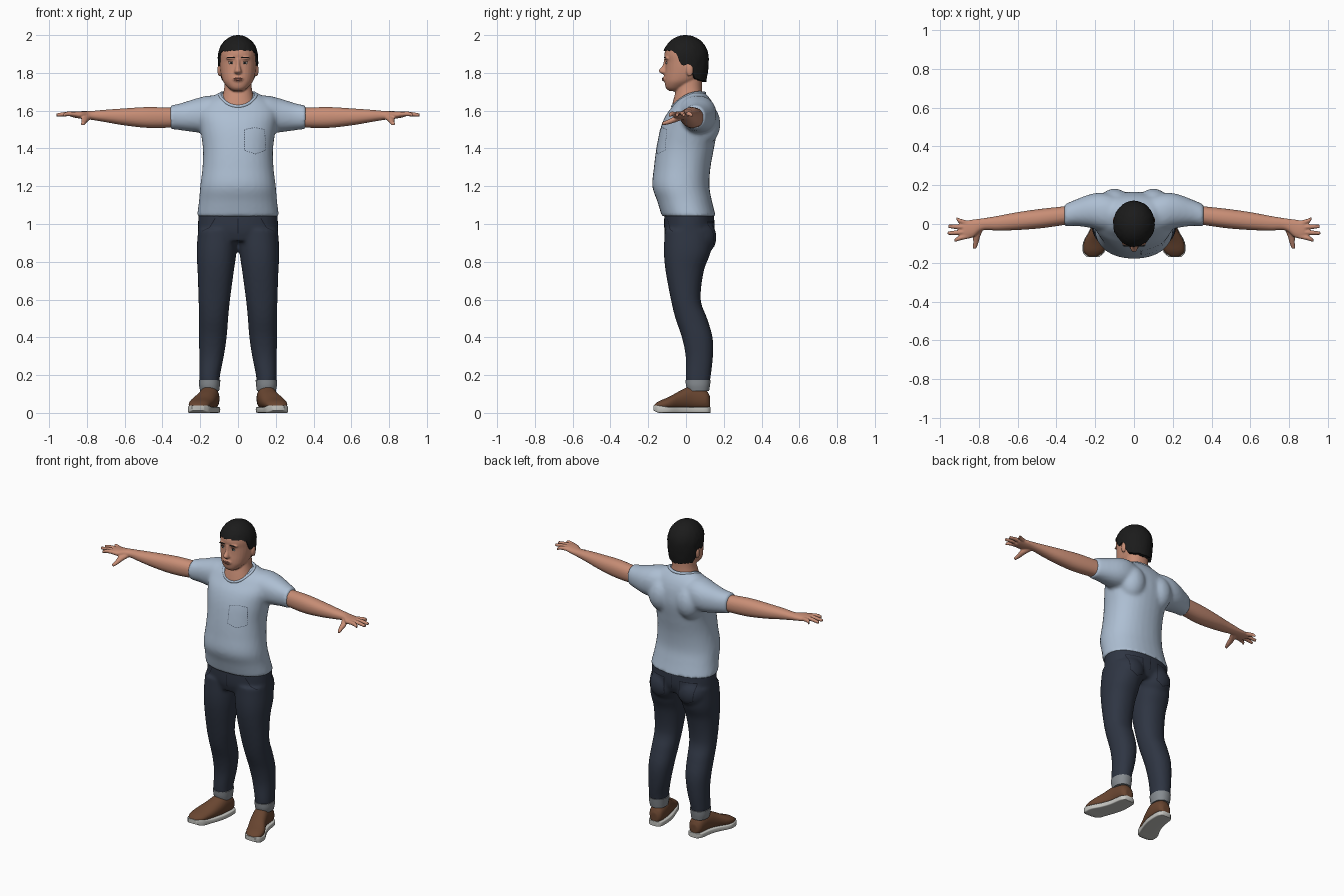
import bpy, bmesh, random
from math import sin, cos, pi, radians, acos, copysign
from mathutils import Vector, Matrix
from mathutils.bvhtree import BVHTree

random.seed(4)
if "Cube" in bpy.data.objects:
    bpy.data.objects.remove(bpy.data.objects["Cube"])


def material(name, *rgb):
    m = bpy.data.materials.new(name)
    m.use_nodes = True
    m.diffuse_color = (*rgb, 1)
    m.node_tree.nodes["Principled BSDF"].inputs["Base Color"].default_value = (*rgb, 1)
    return m


SHIRT = material("pale blue cotton", .42, .52, .65)
SKIN = material("skin", .58, .27, .18)
HAIR = material("black hair", .011, .011, .011)
DENIM = material("dark denim", .028, .036, .056)
CUFF = material("grey cuff", .24, .26, .28)
LEATHER = material("brown leather", .14, .06, .03)
RUBBER = material("off white rubber", .55, .55, .52)
THREAD = material("slate thread", .1, .13, .18)
SEAM = material("dark seam", .01, .012, .02)
LIPS = material("lips", .4, .15, .11)


def smooth_rows(rows, steps=6):
    """Catmull-Rom interpolation of section rows."""
    v = [Vector(r) for r in rows]
    v = [2 * v[0] - v[1]] + v + [2 * v[-1] - v[-2]]
    out = []
    for p, q, r, s in zip(v, v[1:], v[2:], v[3:]):
        for i in range(steps):
            t = i / steps
            out.append(q + (r - p) * t / 2 + (2 * p - 5 * q + 4 * r - s) * t * t / 2
                       + (3 * q - p - 3 * r + s) * t ** 3 / 2)
    return out + [v[-2]]


def loft(bm, rows, axis="z", side=1, power=2.2, n=32):
    """Rows are (position, a min, a max, b min, b max) across the axis."""
    rings = []
    for t, a0, a1, b0, b1 in smooth_rows(rows):
        ring = []
        for i in range(n):
            c, s = cos(2 * pi * i / n), sin(2 * pi * i / n)
            a = (a0 + a1) / 2 + (a1 - a0) / 2 * copysign(abs(c) ** (2 / power), c)
            b = (b0 + b1) / 2 + (b1 - b0) / 2 * copysign(abs(s) ** (2 / power), s)
            x, y, z = {"x": (t, a, b), "y": (a, t, b), "z": (a, b, t)}[axis]
            ring.append(bm.verts.new((x * side, y, z)))
        rings.append(ring)
    for r, q in zip(rings, rings[1:]):
        for i in range(n):
            j = (i + 1) % n
            bm.faces.new((r[i], r[j], q[j], q[i]))
    bm.faces.new(rings[0])
    bm.faces.new(rings[-1])


def round_rows(rows):
    """Turn (position, a, b, half a, half b) rows into extents."""
    return [(t, a - ra, a + ra, b - rb, b + rb) for t, a, b, ra, rb in rows]


def even_rows(rows):
    """Turn (z, half width, front, back) rows into extents."""
    return [(z, -w, w, f, b) for z, w, f, b in rows]


def blob(bm, centre, radii):
    bmesh.ops.create_uvsphere(bm, u_segments=24, v_segments=16, radius=1,
                              matrix=Matrix.Translation(centre) @ Matrix.Diagonal((*radii, 1)))


def finish(name, bm, mat, voxel=0, relax=0):
    bmesh.ops.recalc_face_normals(bm, faces=bm.faces)
    mesh = bpy.data.meshes.new(name)
    bm.to_mesh(mesh)
    bm.free()
    mesh.materials.append(mat)
    ob = bpy.data.objects.new(name, mesh)
    bpy.context.collection.objects.link(ob)
    bpy.ops.object.select_all(action="DESELECT")
    ob.select_set(True)
    bpy.context.view_layer.objects.active = ob
    if voxel:
        mod = ob.modifiers.new("blend", "REMESH")
        mod.mode, mod.voxel_size, mod.use_smooth_shade = "VOXEL", voxel, True
        mod = ob.modifiers.new("relax", "SMOOTH")
        mod.factor, mod.iterations = .5, relax
    else:
        bpy.ops.object.shade_smooth_by_angle(angle=radians(50))
    return ob


def surface(ob):
    """Return a function giving the point and normal at x, z from front or back."""
    bpy.context.view_layer.update()
    tree = BVHTree.FromObject(ob, bpy.context.evaluated_depsgraph_get())
    return lambda x, z, d=1: tree.ray_cast(Vector((x, -d, z)), Vector((0, d, 0)))[:2]


def stitches(name, hit, lines, mat, d=1, dash=.012, fill=.65, width=.0022):
    bm = bmesh.new()
    for line in lines:
        for p, q in zip(line, line[1:]):
            p, q = Vector(p), Vector(q)
            count = max(1, round((q - p).length / dash))
            for i in range(count):
                (a, na), (b, nb) = (hit(*p.lerp(q, (i + k) / count), d) for k in (0, fill))
                if a is None or b is None:
                    continue
                w = na.cross(b - a).normalized() * width
                bm.faces.new([bm.verts.new(v + na * .0025) for v in (a - w, b - w, b + w, a + w)])
    return finish(name, bm, mat)


# T-shirt: torso, shoulder blades and sleeves blended together
bm = bmesh.new()
loft(bm, even_rows([(1.04, .218, -.128, .158), (1.12, .207, -.152, .138), (1.2, .2, -.178, .124),
                    (1.3, .188, -.17, .13), (1.4, .186, -.157, .148), (1.5, .2, -.137, .165),
                    (1.57, .21, -.11, .162), (1.62, .2, -.074, .15), (1.66, .16, -.045, .13),
                    (1.695, .1, 0, .1)]))
for s in (1, -1):
    blob(bm, (s * .1, .1, 1.53), (.085, .082, .11))
    loft(bm, round_rows([(.06, .05, 1.575, .09, .1), (.15, .06, 1.58, .1, .1), (.22, .067, 1.575, .088, .09),
                         (.3, .058, 1.568, .068, .072), (.36, .043, 1.565, .057, .062)]), "x", s)
shirt = finish("t_shirt", bm, SHIRT, .011, 5)

# Collar band
curve = bpy.data.curves.new("collar", "CURVE")
curve.dimensions, curve.bevel_depth = "3D", .009
spline = curve.splines.new("POLY")
spline.points.add(47)
spline.use_cyclic_u = True
for i, p in enumerate(spline.points):
    c, s = cos(2 * pi * i / 48), sin(2 * pi * i / 48)
    p.co = (.095 * s, .014 - .084 * c, 1.682 - .035 * c - .025 * c * c, 1)
curve.materials.append(SHIRT)
collar = bpy.data.objects.new("collar", curve)
bpy.context.collection.objects.link(collar)
bpy.ops.object.select_all(action="DESELECT")
collar.select_set(True)
bpy.context.view_layer.objects.active = collar
bpy.ops.object.convert(target="MESH")

# Chest pocket stitching
on_shirt = surface(shirt)
stitches("chest_pocket", on_shirt, [[(.035, 1.5), (.035, 1.39), (.09, 1.37), (.145, 1.39),
                                     (.14, 1.5), (.09, 1.51), (.035, 1.5)]], THREAD)

# Jeans: hips, seat and both legs blended together
bm = bmesh.new()
loft(bm, even_rows([(.91, .205, -.1, .13), (.97, .212, -.115, .15), (1.06, .21, -.115, .148)]))
for s in (1, -1):
    blob(bm, (s * .1, .065, .93), (.1, .097, .1))
    loft(bm, [(.97, .0, .212, -.113, .145), (.85, .008, .219, -.117, .13), (.75, .022, .214, -.108, .094),
              (.6, .042, .209, -.08, .078), (.5, .052, .207, -.056, .112), (.4, .06, .207, -.022, .141),
              (.3, .075, .205, -.002, .143), (.2, .095, .205, -.002, .132), (.155, .098, .204, 0, .125)], "z", s)
jeans = finish("jeans", bm, DENIM, .011, 4)

# Back pockets and seams on the jeans
on_jeans = surface(jeans)
pocket = [(.055, 1.01), (.055, .9), (.1, .875), (.15, .9), (.16, 1.01), (.055, 1.01)]
stitches("back_pockets", on_jeans, [pocket, [(-x, z) for x, z in pocket], [(0, 1.03), (0, .95)]],
         SEAM, -1, fill=1)
stitches("fly_and_front_pockets", on_jeans,
         [[(0, 1.03), (0, .95)]] + [[(s * .12, 1.03), (s * .15, .98), (s * .19, .96)] for s in (1, -1)],
         SEAM, fill=1)

# Cuffs, shoes and soles
shoe = [(.128, .12, .17, .02, .085), (.105, .1, .19, .015, .12), (.03, .1, .203, .015, .142),
        (-.03, .113, .225, .015, .118), (-.09, .135, .257, .015, .085), (-.14, .155, .26, .015, .064),
        (-.168, .185, .24, .018, .045)]
for s, name in ((1, "left"), (-1, "right")):
    bm = bmesh.new()
    loft(bm, [(.115, .1, .2, .008, .122), (.145, .096, .206, 0, .127), (.175, .093, .207, -.003, .131)], "z", s)
    finish(name + "_cuff", bm, CUFF)
    bm = bmesh.new()
    loft(bm, shoe, "y", s)
    finish(name + "_shoe", bm, LEATHER, .007, 2)
    bm = bmesh.new()
    loft(bm, [(y * 1.02, a - .004, b + .004, .012 * (y < -.15), .032 + .008 * (y < -.1))
              for y, a, b, _, _ in shoe], "y", s, power=7)
    finish(name + "_sole", bm, RUBBER)

# Arms with palm, fingers and thumb
fingers = [(.003, .03, .915), (-.018, -.012, .957), (-.041, -.047, .96), (-.062, -.085, .925)]
for s, name in ((1, "left"), (-1, "right")):
    bm = bmesh.new()
    loft(bm, round_rows([(.27, .055, 1.565, .045, .05), (.36, .043, 1.563, .048, .053),
                         (.48, .028, 1.564, .05, .055), (.6, .015, 1.567, .046, .045),
                         (.7, .004, 1.572, .038, .033), (.78, -.002, 1.575, .031, .023),
                         (.83, -.023, 1.577, .046, .02), (.87, -.03, 1.58, .046, .016),
                         (.885, -.03, 1.58, .04, .012)]), "x", s)
    for base, tip, reach in fingers:
        loft(bm, round_rows([(.85, base, 1.58, .012, .012), (.9, (base + tip) / 2, 1.583, .0125, .0125),
                             (reach, tip, 1.577, .009, .009)]), "x", s, 2, 16)
    loft(bm, round_rows([(-.015, .79, 1.568, .02, .015), (-.06, .81, 1.553, .019, .016),
                         (-.095, .815, 1.54, .014, .013), (-.127, .822, 1.53, .01, .009)]), "y", s, 2, 16)
    finish(name + "_arm", bm, SKIN, .005, 2)

# Head and neck
bm = bmesh.new()
loft(bm, even_rows([(1.56, .1, -.075, .09), (1.62, .1, -.074, .092), (1.66, .087, -.066, .09),
                    (1.72, .073, -.05, .085), (1.78, .07, -.04, .085)]))
loft(bm, even_rows([(1.703, .025, -.088, -.03), (1.72, .05, -.106, 0), (1.75, .076, -.113, .05),
                    (1.78, .088, -.114, .09), (1.82, .095, -.11, .105), (1.86, .097, -.109, .108),
                    (1.9, .096, -.114, .109), (1.94, .088, -.1, .097), (1.975, .05, -.05, .055)]))
loft(bm, even_rows([(1.875, .01, -.116, -.09), (1.84, .011, -.124, -.09), (1.815, .017, -.144, -.09),
                    (1.803, .02, -.14, -.09), (1.793, .012, -.122, -.09)]))
blob(bm, (0, -.107, 1.768), (.03, .017, .018))
for s in (1, -1):
    blob(bm, (s * .034, -.097, 1.878), (.03, .018, .01))
    blob(bm, (s * .098, .02, 1.815), (.011, .019, .034))
head = finish("head", bm, SKIN, .005, 3)

# Facial features set onto the face
on_face = surface(head)


def feature(name, x, z, radii, mat, lift=0):
    bm = bmesh.new()
    blob(bm, on_face(x, z)[0] - Vector((0, lift, 0)), radii)
    finish(name, bm, mat)


feature("upper_lip", 0, 1.771, (.025, .004, .004), LIPS)
feature("lower_lip", 0, 1.763, (.021, .005, .005), LIPS)
for s, name in ((1, "left"), (-1, "right")):
    feature(name + "_eye", s * .036, 1.852, (.014, .004, .006), RUBBER)
    feature(name + "_iris", s * .036, 1.852, (.006, .003, .006), HAIR, .003)
    feature(name + "_lash", s * .036, 1.859, (.016, .004, .002), HAIR)
    feature(name + "_eyebrow", s * .038, 1.881, (.022, .004, .0035), HAIR)

# Hair: a dome drawn down to a hairline that varies with the angle from the face
hairline = [(0, 1.92), (50, 1.915), (66, 1.905), (78, 1.84), (90, 1.84), (98, 1.858),
            (108, 1.8), (118, 1.765), (180, 1.755)]


def hair_edge(deg):
    for (a, za), (b, zb) in zip(hairline, hairline[1:]):
        if deg <= b:
            return za + (zb - za) * (deg - a) / (b - a)


bm = bmesh.new()
COLS, ROWS, MID, RISE = 72, 16, 1.88, .12
columns = []
for i in range(COLS):
    ang = 2 * pi * i / COLS
    low = (hair_edge(min(i, COLS - i) * 360 / COLS) + random.uniform(-.004, .004) - MID) / RISE
    end = acos(low) if low > 0 else pi / 2 - low
    column = []
    for k in range(1, ROWS + 2):
        phi = end * min(k, ROWS) / ROWS
        drop = max(0, phi - pi / 2)
        r = (sin(phi) if not drop else 1 - .1 * drop ** 2) * random.uniform(.985, 1.012)
        r *= .8 if k > ROWS else 1
        z = MID + RISE * (cos(phi) if not drop else -drop)
        column.append(bm.verts.new((.107 * r * sin(ang), -.002 - .122 * r * cos(ang), z)))
    columns.append(column)
crown = bm.verts.new((0, 0, MID + RISE))
for c, d in zip(columns, columns[1:] + columns[:1]):
    bm.faces.new((crown, c[0], d[0]))
    for k in range(ROWS):
        bm.faces.new((c[k], c[k + 1], d[k + 1], d[k]))
finish("hair", bm, HAIR)
